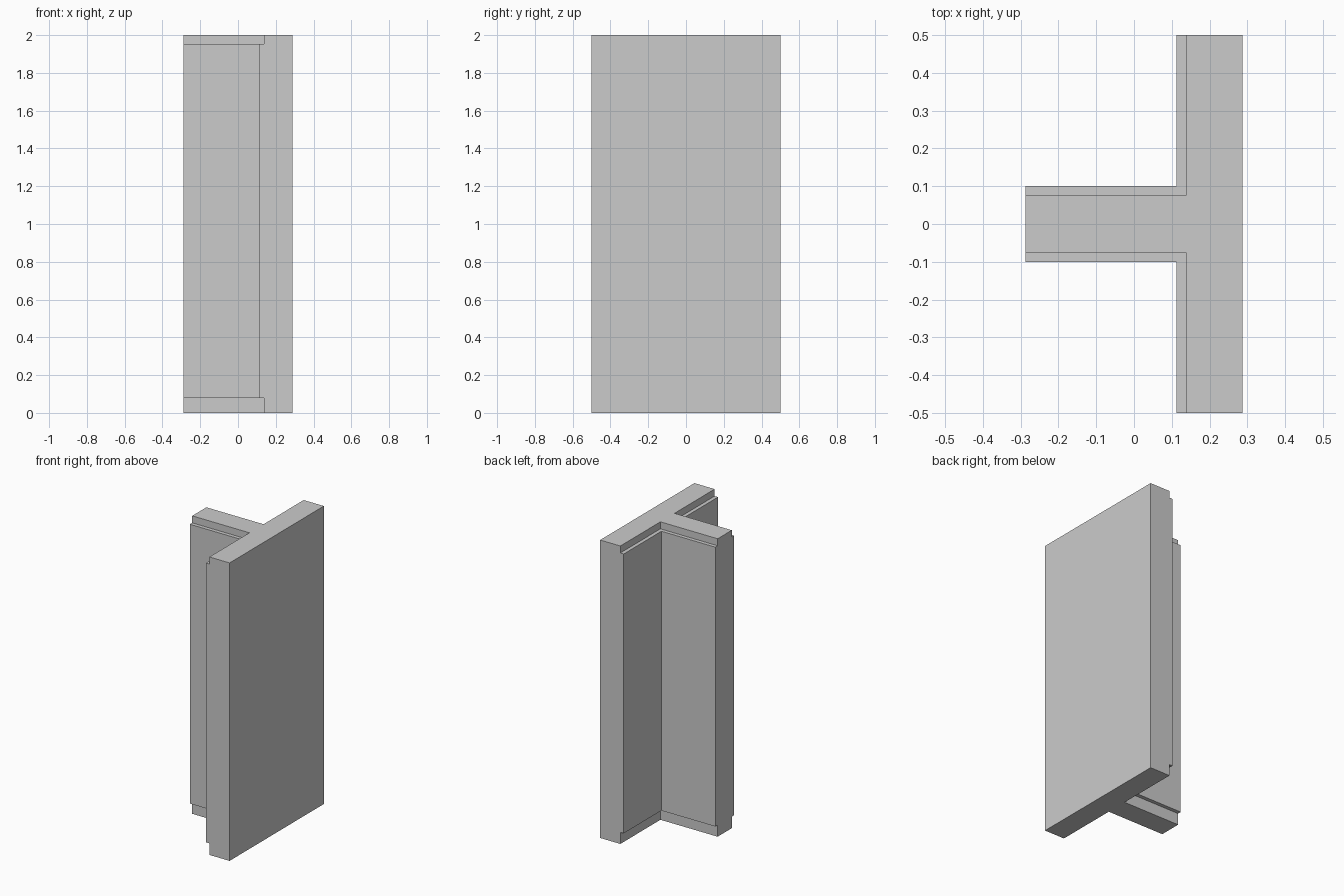
import bpy, bmesh
from mathutils import Matrix, Vector

if "Cube" in bpy.data.objects:
    bpy.data.objects.remove(bpy.data.objects["Cube"])

HALF_X, HALF_Y, HEIGHT = 0.2875, 0.5, 2.0
FACE_X, STEM_Y, STEP = 0.1125, 0.1, 0.025   # inner flange face, half stem, rebate depth
LOW, HIGH = 0.078, 1.953                    # rebate heights at bottom and top


def make_object(name, bm):
    bmesh.ops.recalc_face_normals(bm, faces=bm.faces)
    mesh = bpy.data.meshes.new(name)
    bm.to_mesh(mesh)
    bm.free()
    obj = bpy.data.objects.new(name, mesh)
    bpy.context.collection.objects.link(obj)
    return obj


def add_box(bm, lo, hi):
    lo, hi = Vector(lo), Vector(hi)
    m = Matrix.Translation((lo + hi) / 2) @ Matrix.Diagonal((*(hi - lo), 1))
    bmesh.ops.create_cube(bm, size=1, matrix=m)


# T-shaped wall: half profile mirrored in y, extruded upwards
half = [(-HALF_X, STEM_Y), (FACE_X, STEM_Y), (FACE_X, HALF_Y), (HALF_X, HALF_Y)]
profile = half + [(x, -y) for x, y in reversed(half)]
bm = bmesh.new()
face = bm.faces.new([bm.verts.new((x, y, 0)) for x, y in profile])
top = bmesh.ops.extrude_face_region(bm, geom=[face], use_keep_orig=True)["geom"]
bmesh.ops.translate(bm, vec=(0, 0, HEIGHT),
                    verts=[v for v in top if isinstance(v, bmesh.types.BMVert)])
wall = make_object("t_wall", bm)

# Rebates along the bottom and top of both inner corners
bm = bmesh.new()
inner = STEM_Y - STEP
for y0, y1 in ((inner, 0.7), (-0.7, -inner)):
    for z0, z1 in ((-0.1, LOW), (HIGH, HEIGHT + 0.1)):
        add_box(bm, (-0.5, y0, z0), (FACE_X + STEP, y1, z1))
cutter = make_object("rebate_cutter", bm)
cutter.hide_render = True

mod = wall.modifiers.new("rebates", 'BOOLEAN')
mod.operation = 'DIFFERENCE'
mod.solver = 'EXACT'
mod.object = cutter
bpy.context.view_layer.objects.active = wall
wall.select_set(True)
bpy.ops.object.modifier_apply(modifier=mod.name)
bpy.data.objects.remove(cutter)
